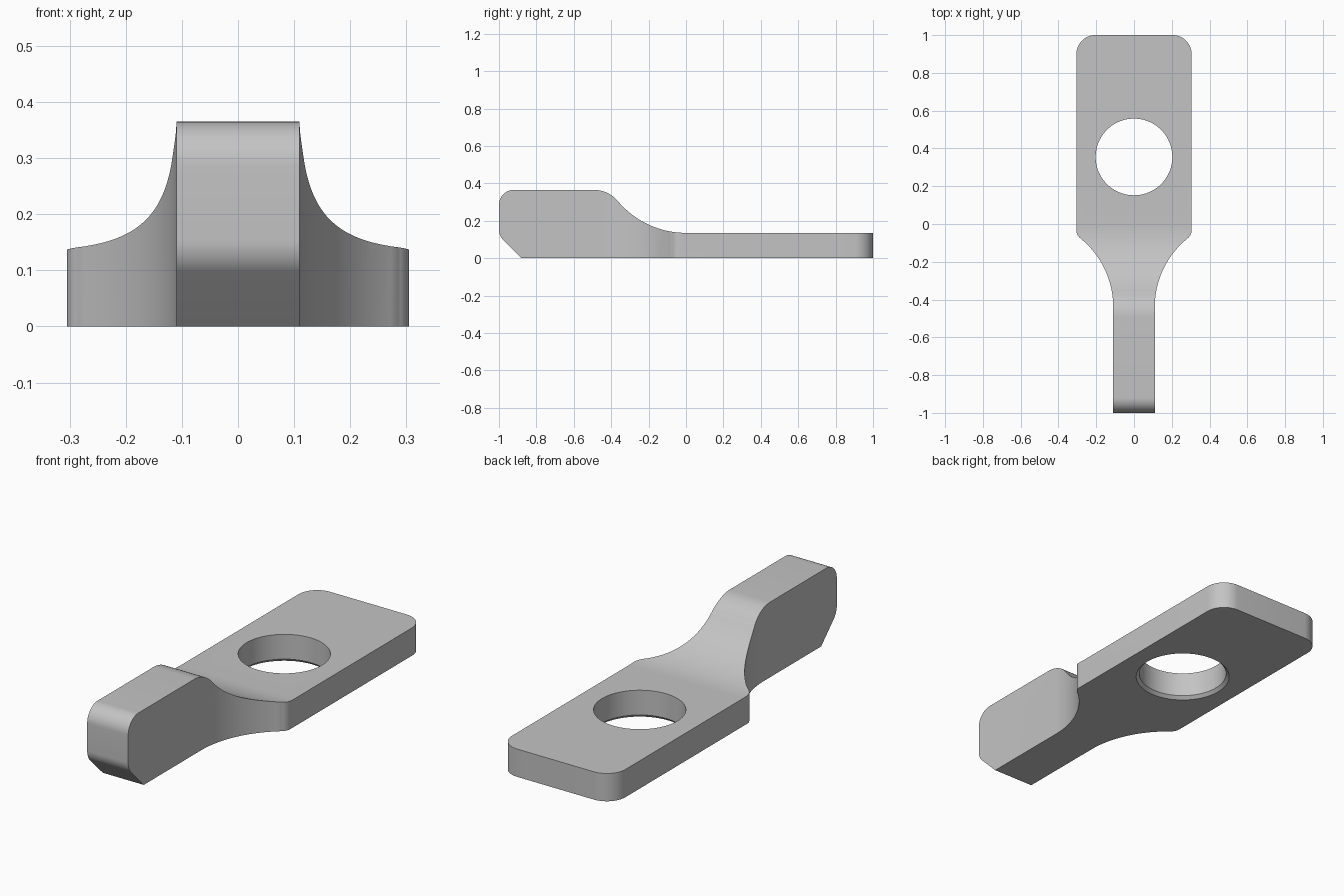
import bpy, bmesh
from math import cos, sin, radians
from mathutils import Vector

if "Cube" in bpy.data.objects:
    bpy.data.objects.remove(bpy.data.objects["Cube"])


def arc(cx, cy, r, a0, a1, n=14):
    angles = [radians(a0 + (a1 - a0) * i / n) for i in range(n + 1)]
    return [(cx + r * cos(a), cy + r * sin(a)) for a in angles]


def prism(name, points, offset):
    """Closed polygon extruded along the offset vector."""
    bm = bmesh.new()
    face = bm.faces.new([bm.verts.new(p) for p in points])
    res = bmesh.ops.extrude_face_region(bm, geom=[face])
    verts = [g for g in res["geom"] if isinstance(g, bmesh.types.BMVert)]
    bmesh.ops.translate(bm, verts=verts, vec=Vector(offset))
    bmesh.ops.recalc_face_normals(bm, faces=bm.faces)
    me = bpy.data.meshes.new(name)
    bm.to_mesh(me)
    bm.free()
    ob = bpy.data.objects.new(name, me)
    bpy.context.collection.objects.link(ob)
    return ob


def lathe(name, profile, cy, n=96):
    """Solid of revolution about a vertical axis at y = cy."""
    bm = bmesh.new()
    rings = [[bm.verts.new((x, y, z)) for x, y in arc(0, cy, r, 0, 360, n)[:-1]]
             for r, z in profile]
    for a, b in zip(rings, rings[1:]):
        for i in range(n):
            j = (i + 1) % n
            bm.faces.new((a[i], a[j], b[j], b[i]))
    bm.faces.new(rings[0])
    bm.faces.new(rings[-1])
    bmesh.ops.recalc_face_normals(bm, faces=bm.faces)
    me = bpy.data.meshes.new(name)
    bm.to_mesh(me)
    bm.free()
    ob = bpy.data.objects.new(name, me)
    bpy.context.collection.objects.link(ob)
    return ob


# Side profile (y, z): thin plate sweeping up to the thick tongue
side = [(-0.88, 0), (1.1, 0), (1.1, 0.135)]
side += arc(0, 0.61, 0.475, 270, 220, 24)
side += arc(-0.493, 0.197, 0.168, 40, 90)
side += arc(-0.92, 0.285, 0.08, 90, 180)
side += arc(-0.92, 0.153, 0.08, 180, 225, 8)
body = prism("lever_plate", [(-0.5, y, z) for y, z in side], (1, 0, 0))

# Plan outline (x, y): rounded wide end necking into the narrow tongue
half = [(0.11, -1.1)]
half += arc(0.578, -0.44, 0.468, 180, 128.8, 24)
half += arc(0.251, -0.033, 0.054, -51.2, 0, 8)
half += arc(0.205, 0.9, 0.1, 0, 90)
outline = half + [(-x, y) for x, y in reversed(half)]
plan = prism("plan_cutter", [(x, y, -0.1) for x, y in outline], (0, 0, 0.6))

# Round hole with a small chamfer on the underside
hole = lathe("hole_cutter", [(0.218, -0.05), (0.218, 0), (0.203, 0.015), (0.203, 0.3)], 0.355)

for cutter, op in ((plan, 'INTERSECT'), (hole, 'DIFFERENCE')):
    mod = body.modifiers.new(cutter.name, 'BOOLEAN')
    mod.operation, mod.object, mod.solver = op, cutter, 'EXACT'
    cutter.hide_render = True

# Bake the cuts, then remove the cutters
bpy.context.view_layer.update()
dg = bpy.context.evaluated_depsgraph_get()
mesh = bpy.data.meshes.new_from_object(body.evaluated_get(dg))
body.modifiers.clear()
body.data = mesh
for cutter in (plan, hole):
    bpy.data.objects.remove(cutter)

# Colour and shading
grey = bpy.data.materials.new("plain grey")
grey.diffuse_color = (0.55, 0.55, 0.55, 1)
grey.use_nodes = True
grey.node_tree.nodes["Principled BSDF"].inputs["Base Color"].default_value = grey.diffuse_color
mesh.materials.clear()
mesh.materials.append(grey)
bpy.context.view_layer.objects.active = body
body.select_set(True)
bpy.ops.object.shade_smooth_by_angle(angle=radians(25))
